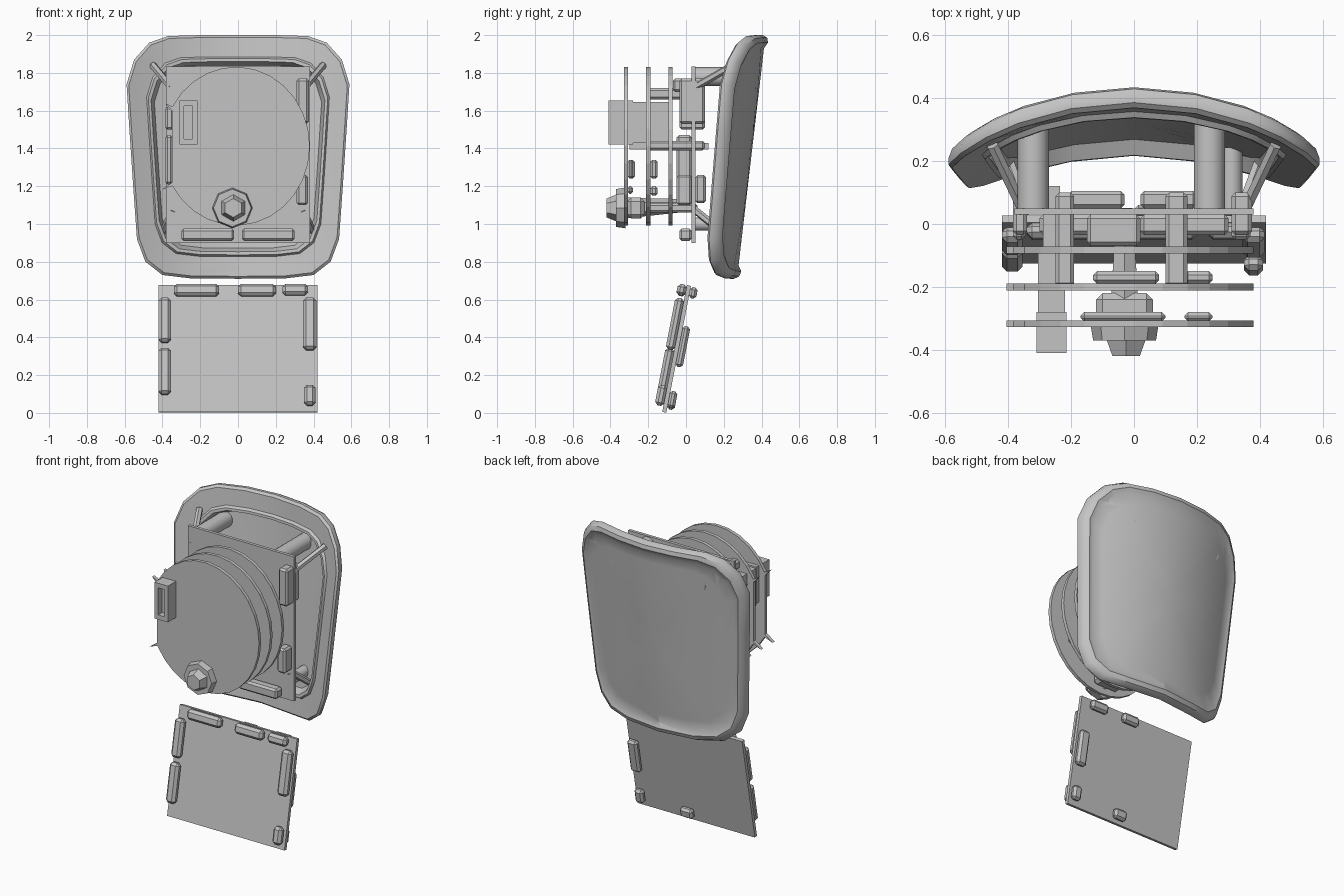
import bpy, bmesh, math
from mathutils import Matrix, Vector

cube = bpy.data.objects.get("Cube")
if cube:
    bpy.data.objects.remove(cube, do_unlink=True)

GREY = (0.55, 0.55, 0.55, 1)
grey = bpy.data.materials.new("plain_grey")
grey.use_nodes = True
grey.diffuse_color = GREY
for node in grey.node_tree.nodes:
    if node.type == 'BSDF_PRINCIPLED':
        node.inputs["Base Color"].default_value = GREY


def finish(name, bm, smooth=False):
    bmesh.ops.recalc_face_normals(bm, faces=bm.faces)
    mesh = bpy.data.meshes.new(name)
    bm.to_mesh(mesh)
    bm.free()
    mesh.materials.append(grey)
    obj = bpy.data.objects.new(name, mesh)
    bpy.context.collection.objects.link(obj)
    if smooth:
        bpy.ops.object.select_all(action='DESELECT')
        obj.select_set(True)
        bpy.context.view_layer.objects.active = obj
        bpy.ops.object.shade_smooth_by_angle(angle=math.radians(35))
    return obj


def block(name, x, y, z, bevel=0.0, matrix=None):
    """Box from (min, max) ranges, with optional chamfers."""
    bm = bmesh.new()
    bmesh.ops.create_cube(bm, size=1)
    for v in bm.verts:
        v.co = Vector([r[0] + (c + 0.5) * (r[1] - r[0]) for c, r in zip(v.co, (x, y, z))])
    if bevel:
        bmesh.ops.bevel(bm, geom=bm.edges[:], offset=bevel, segments=1, affect='EDGES')
    if matrix:
        bm.transform(matrix)
    return finish(name, bm)


def rod(name, start, end, r1, r2=None, sides=16, smooth=True):
    """Cylinder or cone between two points."""
    start, end = Vector(start), Vector(end)
    d = end - start
    bm = bmesh.new()
    bmesh.ops.create_cone(bm, cap_ends=True, segments=sides, radius1=r1,
                          radius2=r1 if r2 is None else r2, depth=d.length)
    turn = d.to_track_quat('Z', 'Y').to_matrix().to_4x4()
    bm.transform(Matrix.Translation((start + end) / 2) @ turn)
    return finish(name, bm, smooth)


def drill(target, spots, y0, y1, radius):
    """Cut small three-sided holes through a part."""
    for x, z in spots:
        cutter = rod(target.name + "_hole_cutter", (x, y0, z), (x, y1, z), radius, sides=3, smooth=False)
        cutter.hide_render = True
        cutter.hide_set(True)
        mod = target.modifiers.new("hole", 'BOOLEAN')
        mod.operation = 'DIFFERENCE'
        mod.object = cutter


# Curved rear cover: a leaning shell with a rounded outline and a recessed front
HALF = [(0, 2.0), (0.2, 2.0), (0.37, 1.995), (0.47, 1.96), (0.55, 1.87), (0.59, 1.74),
        (0.575, 1.5), (0.555, 1.2), (0.535, 0.92), (0.49, 0.8), (0.4, 0.73), (0.25, 0.712), (0, 0.71)]
OUTLINE = HALF + [(-x, z) for x, z in HALF[-2:0:-1]]
MID = 1.36


def cover_y(x, z):
    return 0.22 + 0.117 * (z - 0.71) - 0.48 * x * x


def make_cover():
    bm = bmesh.new()
    # (scale, depth) rings from the rear centre, round the rim, to the recess centre
    rings = [(0.2, 0.05), (0.4, 0.05), (0.6, 0.05), (0.8, 0.05), (0.89, 0.05), (0.94, 0.068),
             (0.98, 0.06), (1, 0.035), (1, 0.015), (0.98, 0), (0.9, 0), (0.82, 0),
             (0.805, -0.018), (0.78, -0.018), (0.75, 0.03), (0.6, 0.03), (0.4, 0.03), (0.2, 0.03)]
    loops = []
    for s, depth in rings:
        pts = [(x * s, MID + (z - MID) * s) for x, z in OUTLINE]
        loops.append([bm.verts.new((x, cover_y(x, z) + depth, z)) for x, z in pts])
    n = len(OUTLINE)
    for a, b in zip(loops, loops[1:]):
        for i in range(n):
            bm.faces.new((a[i], a[(i + 1) % n], b[(i + 1) % n], b[i]))
    for loop, depth in ((loops[0], 0.05), (loops[-1], 0.03)):
        hub = bm.verts.new((0, cover_y(0, MID) + depth, MID))
        for i in range(n):
            bm.faces.new((loop[i], loop[(i + 1) % n], hub))
    return finish("rear_cover", bm, True)


cover = make_cover()
drill(cover, [(-0.46, 1.86), (0.46, 1.86), (0, 0.765)], 0, 0.6, 0.026)

# Square mounting board with posts and braces to the cover
square = block("square_board", (-0.38, 0.38), (0.03, 0.05), (0.9, 1.835))
drill(square, [(-0.32, 1.02), (0.23, 1.77)], -0.02, 0.1, 0.022)
for x, z, r in ((-0.32, 1.78, 0.05), (0.24, 1.78, 0.05), (-0.31, 1.0, 0.035), (0.31, 1.0, 0.035)):
    rod("mounting_post", (x, 0.04, z), (x, cover_y(x, z) + 0.035, z), r)
for s in (-1, 1):
    rod("corner_brace", (s * 0.35, 0.04, 1.72), (s * 0.45, 0.25, 1.84), 0.02, sides=6, smooth=False)
    rod("lower_brace", (s * 0.34, 0.04, 1.08), (s * 0.4, 0.2, 0.95), 0.02, sides=6, smooth=False)


# Stack of round boards with a notch on the right side
def round_board(name, y):
    pts = []
    for i in range(25):
        a = math.radians(-150 + i * 12.5)
        pts.append((-0.01 + 0.39 * math.cos(a), 1.412 + 0.42 * math.sin(a)))
    pts += [(-0.385, 1.64), (-0.35, 1.6), (-0.35, 1.22), (-0.405, 1.18)]
    bm = bmesh.new()
    face = bm.faces.new([bm.verts.new((x, y - 0.011, z)) for x, z in pts])
    grown = bmesh.ops.extrude_face_region(bm, geom=[face])
    for v in grown["geom"]:
        if isinstance(v, bmesh.types.BMVert):
            v.co.y += 0.022
    return finish(name, bm)


boards = [round_board(n + "_round_board", y)
          for n, y in (("front", -0.317), ("middle", -0.2), ("back", -0.082))]
drill(boards[0], [(0.31, 1.41), (-0.25, 1.31), (-0.27, 1.24)], -0.36, -0.27, 0.022)

# Tall slotted connector on the front board: four walls around a slot
for x in ((-0.31, -0.285), (-0.24, -0.215)):
    block("slot_connector_side", x, (-0.41, -0.28), (1.42, 1.655))
for z in ((1.42, 1.45), (1.625, 1.655)):
    block("slot_connector_end", (-0.31, -0.215), (-0.41, -0.28), z)
block("slot_connector_base", (-0.305, -0.22), (-0.37, -0.09), (1.43, 1.645))
block("slot_connector_pins", (-0.29, -0.235), (-0.3, 0.12), (1.395, 1.43))

# Adjuster knob with its shaft
rod("knob_collar", (-0.03, -0.37, 1.085), (-0.03, -0.32, 1.085), 0.1, 0.108, 8, False)
rod("knob_tip", (-0.025, -0.42, 1.085), (-0.025, -0.36, 1.085), 0.05, 0.075, 6, False)
rod("knob_shaft", (-0.03, -0.32, 1.085), (-0.03, 0.05, 1.1), 0.055, 0.03, 6, False)
block("knob_body", (-0.12, 0.06), (-0.31, -0.22), (1.03, 1.14), 0.02)

# Parts between the stacked boards: (name, x range, y range, z range)
PARTS = [
    ("header_strip", (-0.25, -0.19), (-0.2, 0.1), (1.66, 1.72)),
    ("header_strip", (0.1, 0.17), (-0.2, 0.1), (1.39, 1.44)),
    ("header_strip", (0.1, 0.17), (-0.2, 0.06), (1.06, 1.11)),
    ("board_chip", (-0.13, 0.08), (-0.19, -0.15), (1.15, 1.2)),
    ("board_chip", (-0.17, 0.1), (-0.31, -0.28), (1.16, 1.2)),
    ("board_chip", (0.16, 0.25), (-0.31, -0.28), (1.24, 1.34)),
    ("board_chip", (0.16, 0.25), (-0.19, -0.15), (1.24, 1.34)),
    ("board_chip", (-0.28, -0.22), (-0.31, -0.27), (1.24, 1.34)),
    ("top_chip", (-0.15, 0.02), (-0.07, 0.03), (1.7, 1.77)),
    ("back_chip", (-0.21, -0.03), (0.05, 0.105), (1.11, 1.26)),
    ("back_chip", (0.02, 0.2), (0.05, 0.105), (1.11, 1.26)),
    ("lower_connector", (-0.3, -0.02), (-0.035, 0.03), (0.91, 0.975)),
    ("lower_connector", (0.02, 0.3), (-0.035, 0.03), (0.91, 0.975)),
    ("edge_connector", (0.31, 0.375), (-0.035, 0.1), (1.53, 1.77)),
    ("edge_connector", (-0.385, -0.34), (-0.035, 0.1), (1.5, 1.62)),
    ("edge_connector", (-0.385, -0.345), (-0.05, 0.03), (1.21, 1.47)),
    ("edge_connector", (0.31, 0.37), (-0.05, 0.03), (1.1, 1.26)),
]
for name, x, y, z in PARTS:
    block(name, x, y, z, 0.012)

# Leaning lower board with connectors along its edges
lean = Matrix.Translation((0, -0.115, 0.003)) @ Matrix.Rotation(math.radians(-11), 4, 'X')
block("lower_board", (-0.42, 0.42), (-0.011, 0.011), (0, 0.684), 0, lean)
FRONT = [((-0.34, -0.1), (0.62, 0.685)), ((0, 0.2), (0.62, 0.685)), ((0.235, 0.37), (0.625, 0.685)),
         ((-0.42, -0.355), (0.37, 0.61)), ((-0.42, -0.355), (0.09, 0.34)),
         ((0.345, 0.415), (0.33, 0.61)), ((0.35, 0.41), (0.03, 0.14))]
for x, z in FRONT:
    block("lower_front_connector", x, (-0.058, -0.008), z, 0.016, lean)
BACK = [((0.345, 0.415), (0.25, 0.47)), ((0.35, 0.41), (0.03, 0.12)), ((0.0, 0.09), (0.02, 0.085)),
        ((0.0, 0.12), (0.62, 0.68)), ((0.235, 0.36), (0.62, 0.68))]
for x, z in BACK:
    block("lower_back_connector", x, (0.008, 0.05), z, 0.014, lean)
